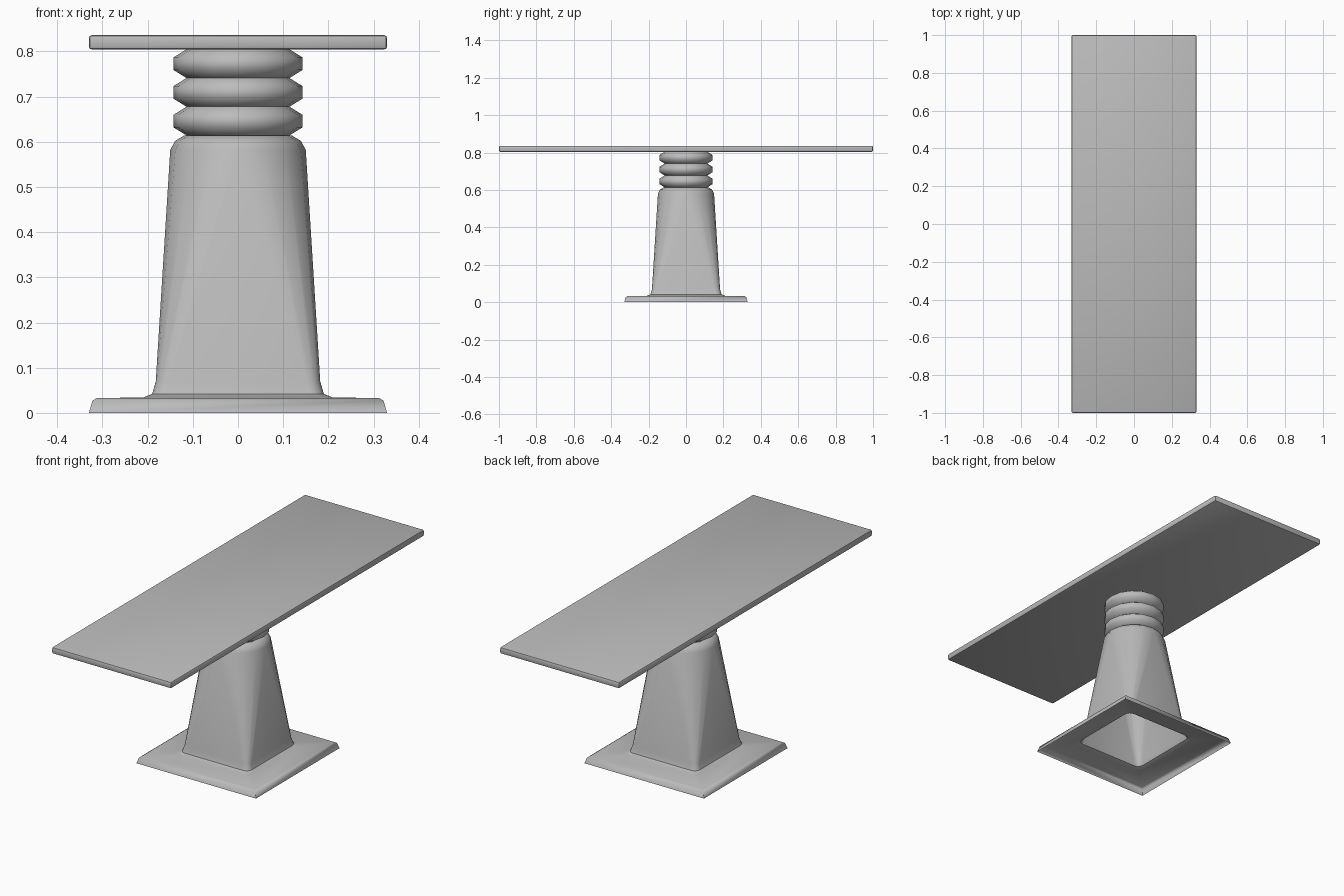
import bpy, bmesh
from math import cos, sin, pi, radians

cube = bpy.data.objects.get("Cube")
if cube:
    bpy.data.objects.remove(cube, do_unlink=True)

GREY = (0.5, 0.5, 0.5, 1)
grey = bpy.data.materials.new("plain grey")
grey.use_nodes = True
grey.diffuse_color = GREY
grey.node_tree.nodes["Principled BSDF"].inputs["Base Color"].default_value = GREY


def finish(name, bm, angle):
    mesh = bpy.data.meshes.new(name)
    bm.to_mesh(mesh)
    bm.free()
    mesh.materials.append(grey)
    obj = bpy.data.objects.new(name, mesh)
    bpy.context.collection.objects.link(obj)
    bpy.ops.object.select_all(action='DESELECT')
    obj.select_set(True)
    bpy.context.view_layer.objects.active = obj
    bpy.ops.object.shade_smooth_by_angle(angle=radians(angle))
    return obj


def rounded_square(bm, half, radius, z, steps=4):
    """Ring of vertices; radius 0 is a square, radius = half is a circle."""
    ring = []
    for corner in range(4):
        mid = pi / 4 + corner * pi / 2
        cx = (half - radius) * (1 if cos(mid) > 0 else -1)
        cy = (half - radius) * (1 if sin(mid) > 0 else -1)
        for i in range(steps + 1):
            a = corner * pi / 2 + i * pi / 2 / steps
            ring.append(bm.verts.new((cx + radius * cos(a), cy + radius * sin(a), z)))
    return ring


def loft(name, sections, angle, cap_top=False):
    bm = bmesh.new()
    rings = [rounded_square(bm, *s) for s in sections]
    for low, high in zip(rings, rings[1:]):
        n = len(low)
        for i in range(n):
            j = (i + 1) % n
            bm.faces.new((low[i], low[j], high[j], high[i]))
    if cap_top:
        bm.faces.new(rings[-1])
    bmesh.ops.remove_doubles(bm, verts=bm.verts, dist=0.0005)
    return finish(name, bm, angle)


# Hollow foot and column: square at the floor, round at the shoulder
loft("pedestal", [
    (0.33, 0, 0), (0.322, 0, 0.027), (0.312, 0, 0.033),
    (0.21, 0.03, 0.034), (0.19, 0.03, 0.042), (0.182, 0.03, 0.07),
    (0.15, 0.15, 0.582), (0.139, 0.139, 0.602), (0.119, 0.119, 0.614),
], 45, cap_top=True)

# Three bellows rings
PITCH = 0.0635
bellows = []
for k in range(3):
    z = 0.614 + k * PITCH
    for r, dz in ((0.114, 0), (0.143, 0.018), (0.143, PITCH - 0.018)):
        bellows.append((r, r, z + dz))
bellows.append((0.114, 0.114, 0.614 + 3 * PITCH))
loft("bellows", bellows, 70)

# Table top with softened edges
bm = bmesh.new()
bmesh.ops.create_cube(bm, size=1)
for v in bm.verts:
    v.co.x *= 0.66
    v.co.y *= 2
    v.co.z = v.co.z * 0.032 + 0.82
bmesh.ops.bevel(bm, geom=bm.edges[:], offset=0.007, segments=2, profile=0.5, affect='EDGES')
finish("table_top", bm, 40)
